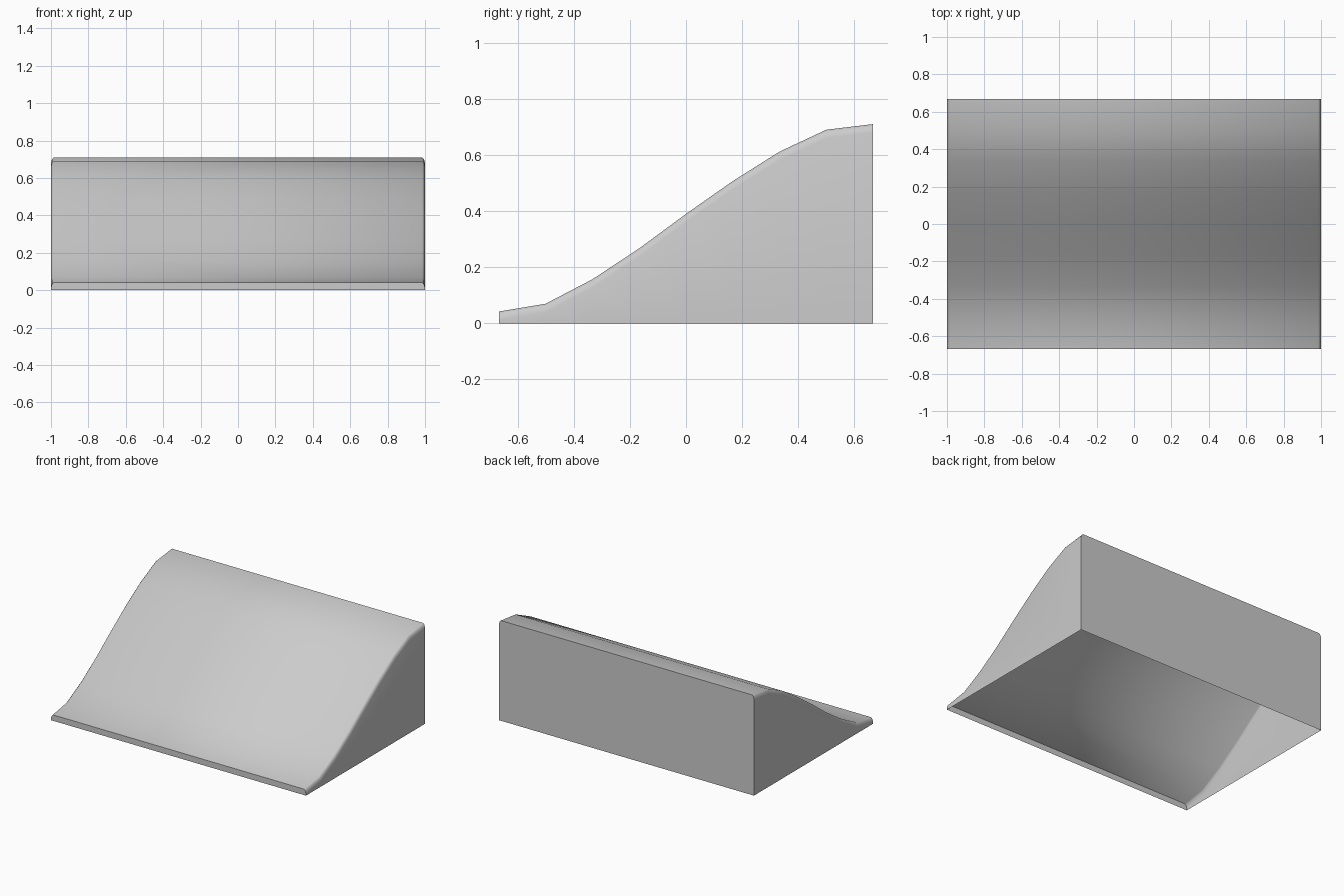
import bpy
import bmesh
import math

cube = bpy.data.objects.get("Cube")
if cube:
    bpy.data.objects.remove(cube, do_unlink=True)

# Plain grey material
grey = bpy.data.materials.new("plain grey")
grey.use_nodes = True
colour = (0.6, 0.6, 0.6, 1)
grey.diffuse_color = colour
grey.node_tree.nodes["Principled BSDF"].inputs["Base Color"].default_value = colour

# Height of the slope at even steps from front to back
heights = [0.042, 0.07, 0.157, 0.267, 0.39, 0.507, 0.612, 0.69, 0.71]
half_depth = 0.667
# Rounded top edge: (x, drop below the slope)
edge = [(1, 0.03), (0.995, 0.011), (0.985, 0)]

bm = bmesh.new()
rows = []
for i, h in enumerate(heights):
    y = half_depth * (2 * i / (len(heights) - 1) - 1)
    half = [(1, 0)] + [(x, h - drop) for x, drop in edge]
    section = [(-x, z) for x, z in half] + half[::-1]
    rows.append([bm.verts.new((x, y, z)) for x, z in section])

# Side walls, rounded edges and slope; the underside stays open
for a, b in zip(rows, rows[1:]):
    for j in range(len(a) - 1):
        bm.faces.new((a[j], a[j + 1], b[j + 1], b[j]))

# Front lip and back wall
bm.faces.new(rows[0][::-1])
bm.faces.new(rows[-1])
bmesh.ops.recalc_face_normals(bm, faces=bm.faces)
if max(bm.faces, key=lambda f: f.calc_center_median().z).normal.z < 0:
    bmesh.ops.reverse_faces(bm, faces=bm.faces)

mesh = bpy.data.meshes.new("slope_block")
bm.to_mesh(mesh)
bm.free()
mesh.materials.append(grey)
slope = bpy.data.objects.new("slope_block", mesh)
bpy.context.collection.objects.link(slope)

# Smooth slope with sharp front and back edges
bpy.ops.object.select_all(action="DESELECT")
slope.select_set(True)
bpy.context.view_layer.objects.active = slope
bpy.ops.object.shade_smooth_by_angle(angle=math.radians(60))
